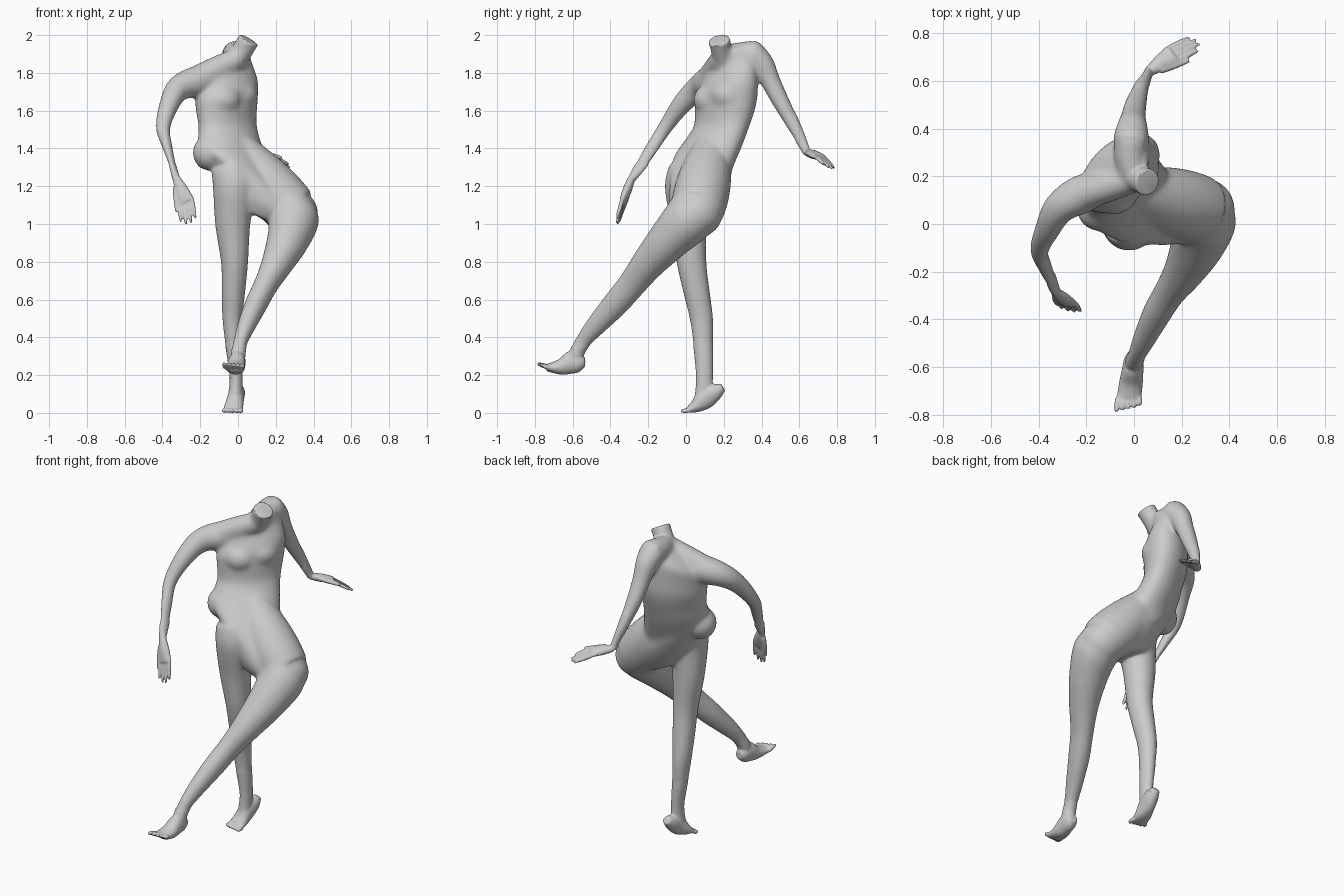
import bpy, bmesh, math
from mathutils import Vector as V, Matrix

if "Cube" in bpy.data.objects:
    bpy.data.objects.remove(bpy.data.objects["Cube"])

bm = bmesh.new()
SIDES, STEPS = 24, 4


def spline(a, b, c, d, t):
    """Smooth step between b and c (Catmull-Rom)."""
    return 0.5 * (2 * b + (c - a) * t + (2 * a - 5 * b + 4 * c - d) * t ** 2
                  + (3 * b - a - 3 * c + d) * t ** 3)


def loft(rings):
    """Closed smooth skin over rings of (centre, half-width vector, half-depth vector)."""
    n, dense = len(rings), []
    for i in range(n - 1):
        quad = [rings[max(0, min(n - 1, i + k))] for k in (-1, 0, 1, 2)]
        for s in range(STEPS):
            dense.append([spline(*(q[m] for q in quad), s / STEPS) for m in range(3)])
    dense.append(rings[-1])
    loops = []
    for c, w, d in dense:
        loops.append([bm.verts.new(c + w * math.cos(a) + d * math.sin(a))
                      for a in (2 * math.pi * i / SIDES for i in range(SIDES))])
    for lo, hi in zip(loops, loops[1:]):
        for i in range(SIDES):
            j = (i + 1) % SIDES
            bm.faces.new((lo[i], lo[j], hi[j], hi[i]))
    bm.faces.new(loops[0][::-1])
    bm.faces.new(loops[-1])


def tube(points, across=(1, 0, 0)):
    """Limb along (x, y, z, half-width, half-depth) stations."""
    pos = [V(p[:3]) for p in points]
    rings = []
    for i, p in enumerate(points):
        t = (pos[min(i + 1, len(pos) - 1)] - pos[max(i - 1, 0)]).normalized()
        w = V(across)
        w = (w - t * w.dot(t)).normalized()
        rings.append((pos[i], w * p[3], t.cross(w) * p[-1]))
    loft(rings)


def ball(c, r, scale=(1, 1, 1)):
    m = Matrix.Translation(c) @ Matrix.Diagonal((*scale, 1))
    bmesh.ops.create_uvsphere(bm, u_segments=20, v_segments=12, radius=r, matrix=m)


def digits(base, tip, across, width, lengths, r, spread=1.0):
    """Row of tapering fingers or toes."""
    base, tip, across = V(base), V(tip), V(across).normalized()
    n = len(lengths)
    for i, length in enumerate(lengths):
        k = (i / (n - 1) * 2 - 1) * width
        a = base + across * k
        b = a + (tip - base) * length + across * k * (spread - 1)
        tube([(*a, r), (*a.lerp(b, .55), r), (*b, r * .6)], across)


def hand(wrist, knuckle, tip, across, thumb_side, spread):
    w, k, ac = V(wrist), V(knuckle), V(across).normalized()
    tube([(*w, .021, .019), (*w.lerp(k, .5), .036, .024), (*k, .044, .017)], across)
    digits(k - (k - w) * .1, tip, across, .034, (.85, 1, 1, .85), .011, spread)
    a, b = w.lerp(k, .35) + ac * .025 * thumb_side, k.lerp(V(tip), .35) + ac * .058 * thumb_side
    tube([(*a, .015), (*a.lerp(b, .5), .014), (*b, .008)], across)


# Torso: x, y, z, half-width, half-depth, yaw, roll
torso = [(.10, .05, 1.05, .13, .10, 0, -25), (.12, .06, 1.12, .25, .145, -5, -26),
         (.08, .075, 1.22, .285, .162, -3, -28), (.01, .085, 1.315, .24, .157, 8, -25),
         (-.035, .145, 1.43, .195, .128, 28, -14), (-.055, .19, 1.53, .183, .112, 42, 0),
         (-.06, .21, 1.63, .197, .124, 45, 6), (-.06, .215, 1.72, .207, .124, 45, 14),
         (-.075, .225, 1.81, .19, .105, 44, 22), (-.045, .215, 1.875, .14, .075, 43, 24),
         (-.01, .20, 1.92, .07, .06, 42, 20)]
rings = []
for x, y, z, a, b, yaw, roll in torso:
    ya, ro = math.radians(yaw), math.radians(roll)
    w = V((math.cos(ya) * math.cos(ro), math.sin(ya) * math.cos(ro), math.sin(ro)))
    rings.append((V((x, y, z)), w * a, V((-math.sin(ya), math.cos(ya), 0)) * b))
loft(rings)

# Bust and neck stump
ball((.0, .23, 1.69), .107, (1, 1, .85))
ball((-.085, .145, 1.665), .107, (1, 1, .85))
tube([(-.03, .21, 1.84, .06), (.02, .19, 1.92, .057), (.057, .175, 1.982, .057)], (0, 1, 0))

# Shoulder slopes, hip slopes
tube([(.0, .19, 1.885, .06), (-.11, .16, 1.83, .068), (-.22, .125, 1.772, .073)], (0, 1, 0))
tube([(.0, .20, 1.895, .062), (-.015, .28, 1.90, .068), (-.012, .35, 1.908, .07)])
tube([(-.03, .145, 1.44, .09), (.11, .105, 1.27, .137), (.21, .08, 1.16, .148),
      (.285, .06, 1.08, .142)], (0, 1, 0))
ball((-.145, .065, 1.385), .096)

# Right arm and hand
tube([(-.10, .17, 1.80, .06), (-.22, .125, 1.763, .082), (-.315, .065, 1.725, .068),
      (-.362, -.02, 1.645, .054), (-.397, -.11, 1.52, .04), (-.375, -.175, 1.42, .028, .038),
      (-.348, -.235, 1.325, .018, .034), (-.328, -.285, 1.25, .021, .022)], (.9, -.3, .2))
hand((-.326, -.288, 1.25), (-.272, -.335, 1.125), (-.262, -.365, 1.01), (.9, -.15, .2), -1, 1.2)

# Left arm and hand
tube([(-.025, .29, 1.88, .06), (-.012, .352, 1.903, .076), (-.008, .40, 1.855, .067),
      (-.003, .445, 1.77, .054), (.007, .50, 1.66, .047), (.03, .57, 1.53, .033, .037),
      (.052, .615, 1.44, .021, .028), (.063, .64, 1.385, .021)])
hand((.06, .638, 1.387), (.165, .714, 1.365), (.268, .765, 1.305), (-.5, .75, -.25), -1, 1)

# Right standing leg
tube([(-.03, .02, 1.30, .112), (-.02, .0, 1.2, .113), (-.028, .015, 1.0, .093), (-.018, .03, .8, .072, .079),
      (-.025, .058, .64, .063, .07), (-.03, .083, .5, .053, .062), (-.022, .092, .35, .043, .052),
      (-.01, .098, .2, .034, .045), (-.015, .092, .1, .038, .045)])
# Right foot, heel raised
tube([(0, .195, .145, .025, .022), (-.003, .155, .12, .04, .045), (-.012, .10, .085, .044, .057),
      (-.022, .055, .045, .05, .036), (-.028, .015, .025, .05, .018)])
digits((-.028, .02, .022), (-.032, -.022, .018), (1, 0, 0), .042, (.6, .8, .9, 1, 1.1), .0125, 1.15)

# Left crossing leg
ball((.29, .06, 1.065), .135, (1, 1, .95))
tube([(.25, .05, 1.10, .13), (.295, .01, 1.03, .135), (.265, -.09, .925, .113), (.208, -.2, .80, .085, .09),
      (.150, -.285, .69, .065, .076), (.096, -.375, .583, .06, .07), (.046, -.475, .472, .049, .056),
      (.012, -.55, .38, .038, .042), (0, -.585, .31, .04)])
# Left foot
tube([(.003, -.535, .275, .025, .025), (0, -.565, .275, .04, .05), (-.005, -.61, .275, .045, .06),
      (-.013, -.67, .25, .05, .04), (-.022, -.735, .248, .052, .02)])
digits((-.022, -.73, .25), (-.026, -.782, .268), (1, 0, 0), .043, (1.1, 1, .9, .8, .6), .013, 1.15)

# Weld every part into one skin
bmesh.ops.recalc_face_normals(bm, faces=bm.faces)
mesh = bpy.data.meshes.new("figure_body")
bm.to_mesh(mesh)
bm.free()
body = bpy.data.objects.new("figure_body", mesh)
bpy.context.collection.objects.link(body)
bpy.context.view_layer.objects.active = body
body.select_set(True)
weld = body.modifiers.new("weld", 'REMESH')
weld.mode, weld.voxel_size = 'VOXEL', .006
bpy.ops.object.modifier_apply(modifier="weld")

# Blend the joints strongly, hands and feet only lightly
soft = body.vertex_groups.new(name="limbs_and_torso")
soft.add([v.index for v in body.data.vertices
          if .36 < v.co.z < 1.95 and v.co.y < .58 and not (v.co.x < -.2 and v.co.z < 1.32)], 1, 'REPLACE')
for name, group, count in (("blend", soft.name, 60), ("soften", "", 3)):
    sm = body.modifiers.new(name, 'SMOOTH')
    sm.vertex_group, sm.factor, sm.iterations = group, .5, count
    bpy.ops.object.modifier_apply(modifier=name)
body.modifiers.new("reduce", 'DECIMATE').ratio = .2
bpy.ops.object.modifier_apply(modifier="reduce")

# Stand on the ground
low = min(v.co.z for v in body.data.vertices)
body.data.transform(Matrix.Translation((0, 0, -low)))
bpy.ops.object.shade_smooth_by_angle(angle=math.radians(50))
